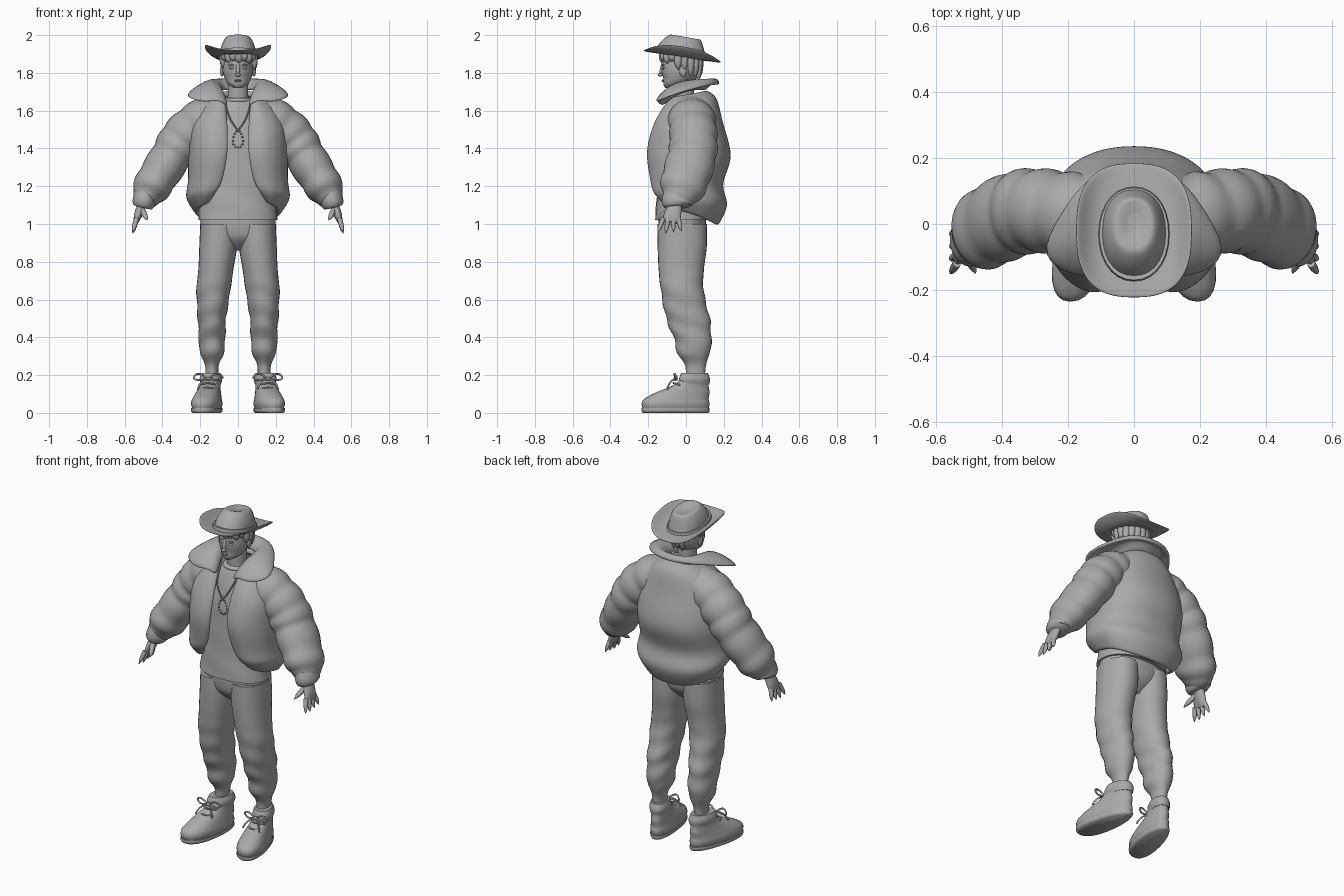
import bpy, bmesh, math
from mathutils import Vector, Matrix

if "Cube" in bpy.data.objects:
    bpy.data.objects.remove(bpy.data.objects["Cube"], do_unlink=True)

grey = (.4, .4, .4, 1)
clay = bpy.data.materials.new("plain grey")
clay.use_nodes = True
clay.diffuse_color = grey
clay.node_tree.nodes["Principled BSDF"].inputs["Base Color"].default_value = grey


def finish(name, bm, mirror=False, thickness=None):
    mesh = bpy.data.meshes.new(name)
    bm.to_mesh(mesh)
    bm.free()
    part = bpy.data.objects.new(name, mesh)
    bpy.context.collection.objects.link(part)
    mesh.materials.append(clay)
    bpy.ops.object.select_all(action='DESELECT')
    part.select_set(True)
    bpy.context.view_layer.objects.active = part
    bpy.ops.object.shade_smooth_by_angle(angle=math.radians(60))
    if mirror:
        part.modifiers.new("mirror", 'MIRROR')
    if thickness:
        solid = part.modifiers.new("thickness", 'SOLIDIFY')
        solid.thickness = thickness
        solid.offset = -1
        smooth = part.modifiers.new("smooth", 'SUBSURF')
        smooth.levels = smooth.render_levels = 2


def spline(points, steps):
    """Smooth curve through points of any dimension."""
    points = [Vector(q) for q in points]
    points = [points[0], *points, points[-1]]
    curve = []
    for a, b, c, d in zip(points, points[1:], points[2:], points[3:]):
        for step in range(steps):
            t = step / steps
            start, end = (c - a) / 2, (d - b) / 2
            curve.append(b + start * t + (3 * (c - b) - 2 * start - end) * t ** 2
                         + (2 * (b - c) + start + end) * t ** 3)
    return curve + [points[-1]]


def signed_power(value, power):
    return math.copysign(abs(value) ** power, value)


def loft(name, stations, x=0, sides=28, steps=4, power=1, level=True, quilts=0, ripple=None, warp=None, mirror=False):
    """Skin ellipses given as (y, z, half width, half depth, x); depth and x are optional."""
    full = [s if len(s) == 5 else (*s, x) if len(s) == 4 else (*s, s[-1], x) for s in stations]
    path = spline(full, steps)
    centres = [Vector((s[4], s[0], s[1])) for s in path]
    bm = bmesh.new()
    rings = []
    for i, s in enumerate(path):
        across, deep = Vector((1, 0, 0)), Vector((0, 1, 0))
        if not level:
            along = centres[min(i + 1, len(path) - 1)] - centres[max(i - 1, 0)]
            across = deep.cross(along).normalized()
            deep = along.cross(across).normalized()
        puff = .08 * abs(math.sin(math.pi * quilts * i / len(path))) - .05 if quilts else 0
        ring = []
        for j in range(sides):
            t = math.tau * j / sides
            grow = 1 + puff + (ripple(s[1], t) if ripple else 0)
            spot = (centres[i] + across * s[2] * grow * signed_power(math.cos(t), power)
                    + deep * s[3] * grow * signed_power(math.sin(t), power))
            ring.append(bm.verts.new(warp(spot) if warp else spot))
        rings.append(ring)
    for low, high in zip(rings, rings[1:]):
        for j in range(sides):
            bm.faces.new((low[j - 1], low[j], high[j], high[j - 1]))
    bm.faces.new(rings[0])
    bm.faces.new(rings[-1])
    bmesh.ops.recalc_face_normals(bm, faces=bm.faces)
    finish(name, bm, mirror)


def taper(name, root, tip, radius, mirror=False):
    """Rounded, pointed limb such as a finger or a lock of hair."""
    stations = []
    for i in range(6):
        f = i / 5
        spot = Vector(root).lerp(Vector(tip), f)
        size = radius * (1.1 - f ** 4)
        stations.append((spot.y, spot.z, size, size, spot.x))
    loft(name, stations, sides=10, steps=2, level=False, mirror=mirror)


def sheet(name, rows, thickness):
    """Mirrored cloth panel from a grid of points running front to back."""
    bm = bmesh.new()
    grid = [[bm.verts.new(spot) for spot in row] for row in rows]
    for low, high in zip(grid, grid[1:]):
        for j in range(len(low) - 1):
            bm.faces.new((low[j], low[j + 1], high[j + 1], high[j]))
    finish(name, bm, True, thickness)


def ball(name, centre, size, mirror=False):
    bm = bmesh.new()
    bmesh.ops.create_uvsphere(bm, u_segments=20, v_segments=12, radius=1,
                              matrix=Matrix.Translation(centre) @ Matrix.Diagonal((*size, 1)))
    finish(name, bm, mirror)


def cord(name, points, radius=.005, cyclic=False):
    """Pair of thin cords, one on each side."""
    for side in (1, -1):
        curve = bpy.data.curves.new(name, 'CURVE')
        curve.dimensions = '3D'
        curve.bevel_depth = radius
        curve.bevel_resolution = 2
        strand = curve.splines.new('NURBS')
        strand.points.add(len(points) - 1)
        for knot, (px, py, pz) in zip(strand.points, points):
            knot.co = (px * side, py, pz, 1)
        strand.order_u = 3
        strand.use_endpoint_u = not cyclic
        strand.use_cyclic_u = cyclic
        curve.materials.append(clay)
        bpy.context.collection.objects.link(bpy.data.objects.new(name, curve))


# Hat: tilted crown with a shallow dent, band and curled brim
def tilt(spot):
    return spot - Vector((0, 0, .17 * spot.y))


loft("hat_crown", [(-.03, 1.88, .1, .14), (-.02, 1.94, .088, .115), (-.005, 1.985, .064, .085),
                   (0, 1.987, .04, .06), (0, 1.98, .02, .03)], power=.9, warp=tilt)
loft("hat_band", [(-.03, 1.88, .11, .145), (-.03, 1.905, .105, .14)], power=.95, warp=tilt)
brim = []
for ring in range(5):
    f = ring / 4
    row = []
    for j in range(17):
        t = math.pi * j / 16
        x = (.09 + .09 * f) * signed_power(math.sin(t), .75) if j < 16 else 0
        y = -.02 - (.12 + .085 * f) * signed_power(math.cos(t), .75)
        row.append((x, y, 1.88 - .15 * y + .055 * f * f * math.sin(t) ** 2))
    brim.append(row)
sheet("hat_brim", brim, .009)

# Head, face and hair
loft("head", [(-.08, 1.72, .02, .03), (-.06, 1.74, .05, .06), (-.04, 1.77, .07, .08),
              (-.03, 1.82, .08, .1), (-.03, 1.92, .07, .09)])
loft("neck", [(.01, 1.6, .07), (-.01, 1.66, .055), (-.01, 1.78, .055)])
taper("nose", (0, -.12, 1.85), (0, -.14, 1.78), .01)
ball("nose_tip", (0, -.136, 1.79), (.014, .014, .009))
ball("eye", (.033, -.12, 1.825), (.015, .007, .006), True)
ball("brow", (.033, -.12, 1.842), (.02, .006, .004), True)
for z in (1.755, 1.761):
    ball("lip", (0, -.121, z), (.018, .008, .004))
ball("ear", (.085, -.015, 1.81), (.01, .02, .03), True)
ball("hair", (0, -.005, 1.835), (.09, .09, .09))
locks = 18
for j in range(locks):
    t = math.tau * j / locks
    out = Vector((.08 * math.sin(t), -.025 - .097 * math.cos(t), 0))
    end = 1.85 if math.cos(t) > .2 else 1.81 + .05 * math.cos(t)
    taper("hair_lock", out + Vector((0, 0, 1.9)), out + Vector((.008, 0, end + .01 * (j % 2))), .02)

# Shirt
loft("shirt", [(-.02, 1.02, .21, .145), (-.01, 1.2, .2, .14), (.01, 1.45, .2, .145), (.01, 1.6, .13, .11),
               (0, 1.66, .075)], steps=6, power=.9, ripple=lambda z, t: .012 * math.sin(40 * z + 3 * t))
loft("shirt_collar", [(0, 1.645, .078), (0, 1.655, .084), (0, 1.667, .074)])

# Necklace with a beaded drop pendant
cord("necklace", [(.07, -.06, 1.66), (.06, -.12, 1.6), (.03, -.145, 1.53), (0, -.146, 1.495)], .004)
beads = 14
for j in range(beads):
    t = math.tau * j / beads
    ball("pendant_bead", (.026 * math.sin(t) * (1 - .3 * math.cos(t)), -.145, 1.45 + .045 * math.cos(t)), [.005] * 3)

# Jacket body: front height, back height, half width, front, back, half opening
outline = spline([(1.12, .99, .22, -.16, .17, .15), (1.17, 1.1, .275, -.2, .22, .11),
                  (1.24, 1.21, .265, -.21, .195, .075), (1.38, 1.36, .265, -.225, .24, .05),
                  (1.52, 1.54, .25, -.19, .195, .05), (1.63, 1.67, .17, -.13, .16, .06),
                  (1.67, 1.71, .1, -.09, .1, .07)], 3)
rows = []
for front_z, back_z, width, front, back, opening in outline:
    start = math.asin((opening / width) ** 1.33)
    row = []
    for j in range(19):
        t = start + (math.pi - start) * j / 18
        rearward = (1 - math.cos(t)) / 2
        roundness = .75 + .15 * rearward
        x = width * signed_power(math.sin(t), roundness) if j < 18 else 0
        y = (back + front) / 2 - (back - front) / 2 * signed_power(math.cos(t), roundness)
        row.append((x, y + max(0, .03 - .02 * j), front_z + (back_z - front_z) * rearward))
    rows.append(row)
sheet("jacket_body", rows, .03)

# Jacket collar, spread open: neck line, crest and outer edge
sheet("jacket_collar", [
    [(.06, -.13, 1.6), (.09, -.06, 1.67), (.1, .03, 1.7), (.07, .09, 1.7), (0, .11, 1.7)],
    [(.1, -.15, 1.65), (.12, -.07, 1.75), (.14, .03, 1.76), (.1, .13, 1.755), (0, .15, 1.755)],
    [(.17, -.15, 1.63), (.3, -.1, 1.66), (.22, .03, 1.7), (.14, .14, 1.73), (0, .18, 1.73)]], .03)

# Quilted sleeves and cuffs
loft("sleeve", [(.03, 1.58, .1, .12, .07), (.03, 1.55, .115, .125, .18), (.04, 1.46, .12, .126, .285),
                (.03, 1.35, .108, .128, .36), (-.02, 1.19, .098, .12, .46), (-.05, 1.11, .05, .06, .5)],
     steps=9, level=False, quilts=7, mirror=True)
loft("cuff", [(-.04, 1.15, .06, .08, .49), (-.05, 1.11, .06, .08, .5), (-.05, 1.09, .05, .06, .505)],
     level=False, mirror=True)

# Hands
loft("palm", [(-.05, 1.13, .022, .03, .5), (-.07, 1.05, .022, .045, .528), (-.08, 1.01, .012, .045, .54)],
     level=False, mirror=True)
for j in range(4):
    y = .026 * j - .12
    taper("finger", (.537, y, 1.03), (.557, y + .016 * j - .03, .95 + .006 * abs(j - 1)), .0115, True)
taper("thumb", (.51, -.08, 1.08), (.48, -.15, 1.02), .014, True)

# Trousers with creased knees
loft("trouser_seat", [(-.02, 1.05, .195, .125), (-.02, .98, .195, .125), (-.02, .92, .14, .11), (-.02, .86, .04, .05)],
     power=.9)


def creases(z, t):
    return .045 * math.sin(50 * z + 2 * math.sin(t) + math.cos(t)) * max(0, 1 - abs(z - .47) / .28)


loft("trouser_leg", [(-.02, 1, .1, .13, .1), (-.02, .88, .1, .13, .105), (-.025, .76, .093, .12, .117),
                     (-.02, .65, .09, .113, .13), (.01, .5, .075, .115), (.035, .4, .07, .1),
                     (.04, .32, .064, .087), (.05, .25, .036, .055), (.05, .16, .036, .05)],
     x=.138, steps=8, power=.95, ripple=creases, mirror=True)


# High-top shoes, wider at the toes and turned out
def splay(spot):
    return Vector((.15 + (spot.x - .15) * (1 - spot.y) - .18 * spot.y, spot.y, spot.z))


shoe = dict(x=.15, power=.88, warp=splay, mirror=True)
loft("shoe", [(-.055, .01, .06, .17), (-.055, .045, .07, .18), (-.05, .075, .066, .17), (-.015, .11, .058, .14),
              (.02, .14, .053, .1), (.04, .17, .052, .08), (.045, .21, .05, .07)], **shoe)
loft("outsole", [(-.055, 0, .062, .174), (-.055, .01, .07, .18), (-.055, .025, .07, .18)], **shoe)
loft("ankle_pad", [(.045, .15, .052, .078), (.045, .18, .06, .082), (.045, .212, .05, .07)], **shoe)

# Laces and bows
for i in range(3):
    y, z = .032 * i - .13, .024 * i + .11
    cord("lace", [(.115, y + .035, z - .01), (.14, y, z), (.18, y, z), (.205, y + .035, z - .01)])
for turn in (1, -1):
    x = .158
    cord("bow_loop", [(x, -.055, .18), (x + .05 * turn, -.065, .215), (x + .085 * turn, -.045, .185),
                      (x + .05 * turn, -.06, .17)], cyclic=True)
    cord("bow_tail", [(x, -.055, .18), (x + .04 * turn, -.085, .175), (x + .055 * turn, -.1, .125)])
ball("lace_knot", (.158, -.055, .18), (.012, .012, .01), True)
